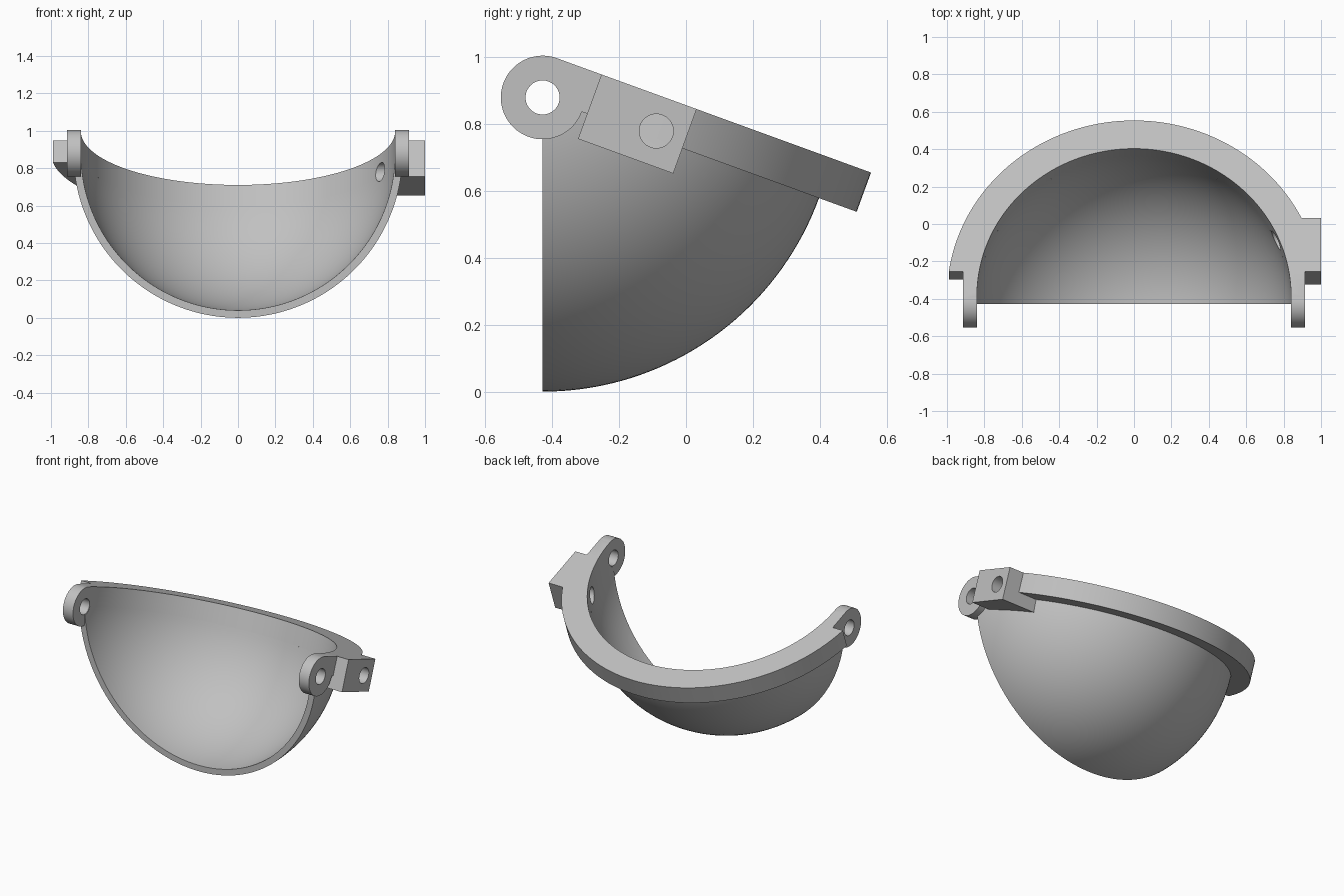
import bpy, bmesh
from math import sin, cos, asin, pi, radians
from mathutils import Matrix

if "Cube" in bpy.data.objects:
    bpy.data.objects.remove(bpy.data.objects["Cube"])

# Local frame: origin at the pivot, X across, Y along the tilted rim, Z normal to the rim
PLACE = Matrix.Translation((0, -0.429, 0.88)) @ Matrix.Rotation(radians(-20), 4, 'X')
R_OUT, R_SHELL, R_IN = 1.0, 0.88, 0.84
THICK, STEP, LUG_X = 0.125, 0.142, 0.915

grey = bpy.data.materials.new("plain_grey")
grey.diffuse_color = (0.53, 0.53, 0.53, 1)
grey.use_nodes = True
grey.node_tree.nodes["Principled BSDF"].inputs["Base Color"].default_value = grey.diffuse_color


def loft(name, sections):
    """Closed solid through matching loops of points, capped at both ends."""
    bm = bmesh.new()
    loops = [[bm.verts.new(p) for p in s] for s in sections]
    n = len(loops[0])
    for a, b in zip(loops, loops[1:]):
        for i in range(n):
            j = (i + 1) % n
            bm.faces.new((a[i], a[j], b[j], b[i]))
    bm.faces.new(loops[0][::-1])
    bm.faces.new(loops[-1])
    bmesh.ops.recalc_face_normals(bm, faces=bm.faces[:])
    me = bpy.data.meshes.new(name)
    bm.to_mesh(me)
    bm.free()
    me.materials.append(grey)
    ob = bpy.data.objects.new(name, me)
    bpy.context.collection.objects.link(ob)
    return ob


def slab(name, pts, z0, z1):
    return loft(name, [[(x, y, z) for x, y in pts] for z in (z0, z1)])


def rod(name, y, z, r, x0, x1, seg=48):
    ring = [(y + r * cos(2 * pi * i / seg), z + r * sin(2 * pi * i / seg)) for i in range(seg)]
    return loft(name, [[(x, a, b) for a, b in ring] for x in (x0, x1)])


def arc(r, a0, a1, n):
    return [(r * cos(a0 + (a1 - a0) * i / n), r * sin(a0 + (a1 - a0) * i / n)) for i in range(n + 1)]


def boolean(ob, other, op):
    mod = ob.modifiers.new(op, 'BOOLEAN')
    mod.operation, mod.solver, mod.object = op, 'EXACT', other
    bpy.context.view_layer.objects.active = ob
    bpy.ops.object.modifier_apply(modifier=mod.name)


# Bowl: a C-shaped section swept 70 degrees about the pivot axis
a, b = asin(0.055 / R_SHELL), asin(0.055 / R_IN)
section = arc(R_SHELL, a, pi - a, 96) + arc(R_IN, pi - b, b, 96)
bowl = loft("bowl", [[(x, r * cos(t), -r * sin(t)) for x, r in section]
                     for t in (radians(70) * i / 36 for i in range(37))])

# Rim flange: half ring, stepped in at both ends where the lugs start
e = asin(STEP)
outline = (arc(R_OUT, e, pi - e, 96) + [(-LUG_X, STEP), (-LUG_X, 0)]
           + arc(R_IN, pi, 0, 96) + [(LUG_X, 0), (LUG_X, STEP)])
rim = slab("rim", outline, 0, THICK)

# Side block on the right, its inner face buried in the bowl wall
block = slab("side_block", [(0.848, STEP), (1, STEP), (1, 0.445), (0.736, 0.445)], -0.08, THICK)

# Round hinge lugs on both sides
lugs = [rod("hinge_lug", 0, 0, THICK, min(s * R_IN, s * LUG_X), max(s * R_IN, s * LUG_X), 64)
        for s in (-1, 1)]
for part in [block] + lugs:
    boolean(rim, part, 'UNION')

# Hinge holes and the cross hole through the block
hinge_drill = rod("hinge_drill", 0, 0, 0.051, -1.2, 1.2)
block_drill = rod("block_drill", 0.354, 0.022, 0.051, 0.5, 1.2)
boolean(rim, hinge_drill, 'DIFFERENCE')
boolean(rim, block_drill, 'DIFFERENCE')
boolean(bowl, block_drill, 'DIFFERENCE')

for helper in [block, hinge_drill, block_drill] + lugs:
    bpy.data.objects.remove(helper)

# Tilt into place and smooth the curved faces
for ob in (bowl, rim):
    ob.data.transform(PLACE)
    bpy.ops.object.select_all(action='DESELECT')
    ob.select_set(True)
    bpy.context.view_layer.objects.active = ob
    bpy.ops.object.shade_smooth_by_angle(angle=radians(30))
